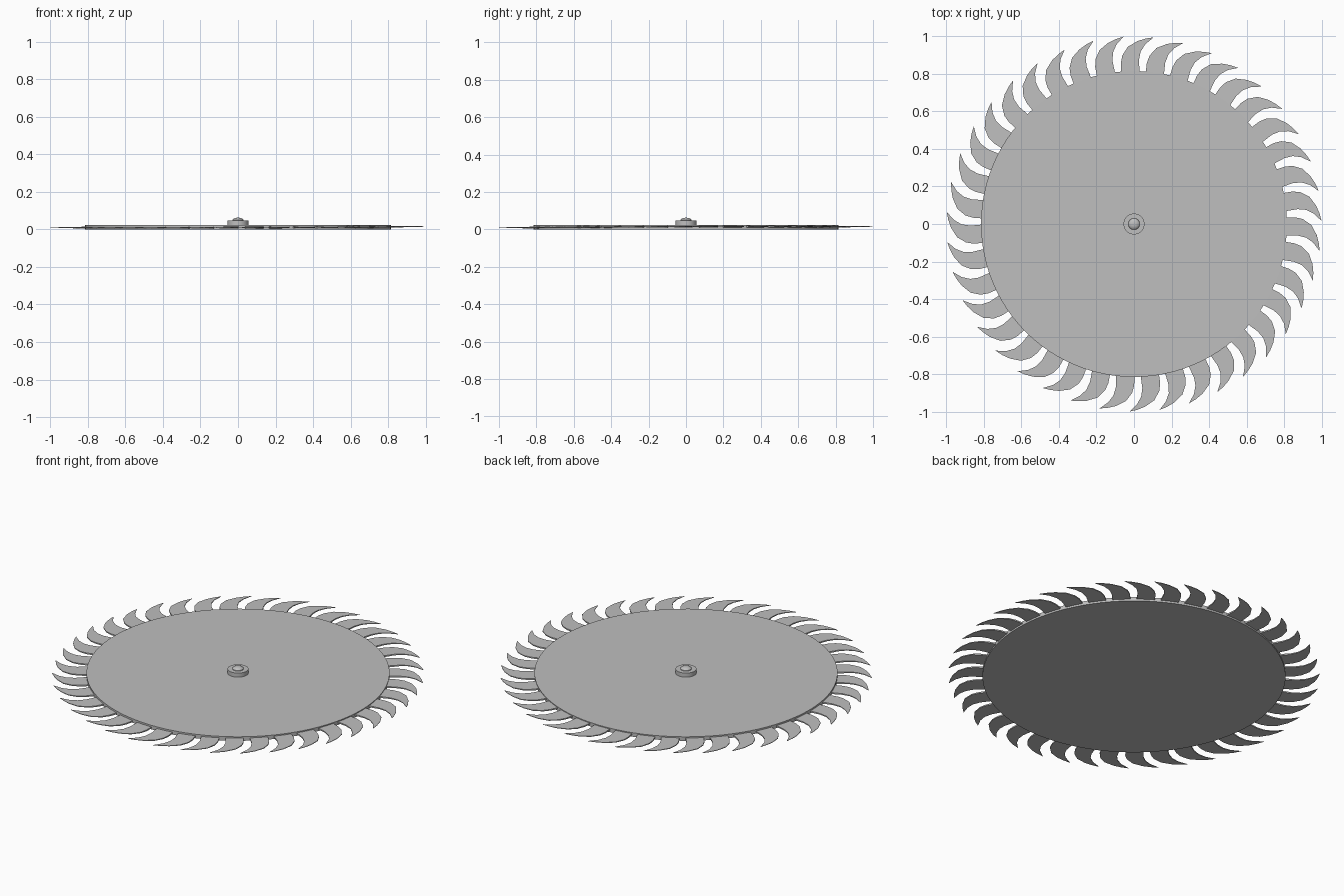
import bpy
import bmesh
from math import sin, cos, pi, radians

if "Cube" in bpy.data.objects:
    bpy.data.objects.remove(bpy.data.objects["Cube"], do_unlink=True)

steel = bpy.data.materials.new("steel grey")
steel.use_nodes = True
color = (0.52, 0.52, 0.52, 1)
steel.diffuse_color = color
steel.node_tree.nodes["Principled BSDF"].inputs["Base Color"].default_value = color


def add_object(name, bm):
    bmesh.ops.recalc_face_normals(bm, faces=bm.faces)
    mesh = bpy.data.meshes.new(name)
    bm.to_mesh(mesh)
    bm.free()
    mesh.materials.append(steel)
    obj = bpy.data.objects.new(name, mesh)
    bpy.context.collection.objects.link(obj)
    return obj


def lathe(name, profile, sides):
    """Closed turned part from (radius, height) points, bottom to top."""
    bm = bmesh.new()
    rings = [[bm.verts.new((r * cos(2 * pi * i / sides), r * sin(2 * pi * i / sides), z))
              for i in range(sides)] for r, z in profile]
    for low, high in zip(rings, rings[1:]):
        for i in range(sides):
            j = (i + 1) % sides
            bm.faces.new((low[i], low[j], high[j], high[i]))
    bm.faces.new(rings[0])
    bm.faces.new(rings[-1])
    obj = add_object(name, bm)
    bpy.ops.object.select_all(action="DESELECT")
    bpy.context.view_layer.objects.active = obj
    obj.select_set(True)
    bpy.ops.object.shade_smooth_by_angle(angle=radians(30))
    return obj


# Blade body and the centre nut with its domed bolt end
lathe("blade_disc", [(0.815, 0), (0.815, 0.024)], 96)
lathe("hub_nut", [(0.056, 0.02), (0.056, 0.048)], 40)
lathe("bolt_dome", [(0.031, 0.045), (0.030, 0.051), (0.024, 0.057),
                    (0.014, 0.061), (0.005, 0.062)], 32)

# Hooked teeth: (radius, degrees behind the tip), thinning toward the tip
TEETH = 39
TOOTH = [(1.0, 0), (0.96, 2.4), (0.92, 3.8), (0.875, 4.3), (0.79, 3.8),
         (0.79, 10.9), (0.86, 10.7), (0.9, 10), (0.945, 8), (0.975, 4.9), (0.99, 2.4)]
bm = bmesh.new()
for n in range(TEETH):
    turn = 0.9 + 360 * n / TEETH
    layers = []
    for side in (-1, 1):
        layer = []
        for r, behind in TOOTH:
            a = radians(turn + behind)
            half = 0.001 + 0.004 * (1 - r) / 0.21
            layer.append(bm.verts.new((r * cos(a), r * sin(a), side * half)))
        bm.faces.new(layer)
        layers.append(layer)
    low, high = layers
    for i in range(len(TOOTH)):
        j = (i + 1) % len(TOOTH)
        bm.faces.new((low[i], low[j], high[j], high[i]))
teeth = add_object("saw_teeth", bm)
# The toothed plate sits very slightly tilted within the disc
teeth.location.z = 0.012
teeth.rotation_euler = (0.003, -0.003, 0)
